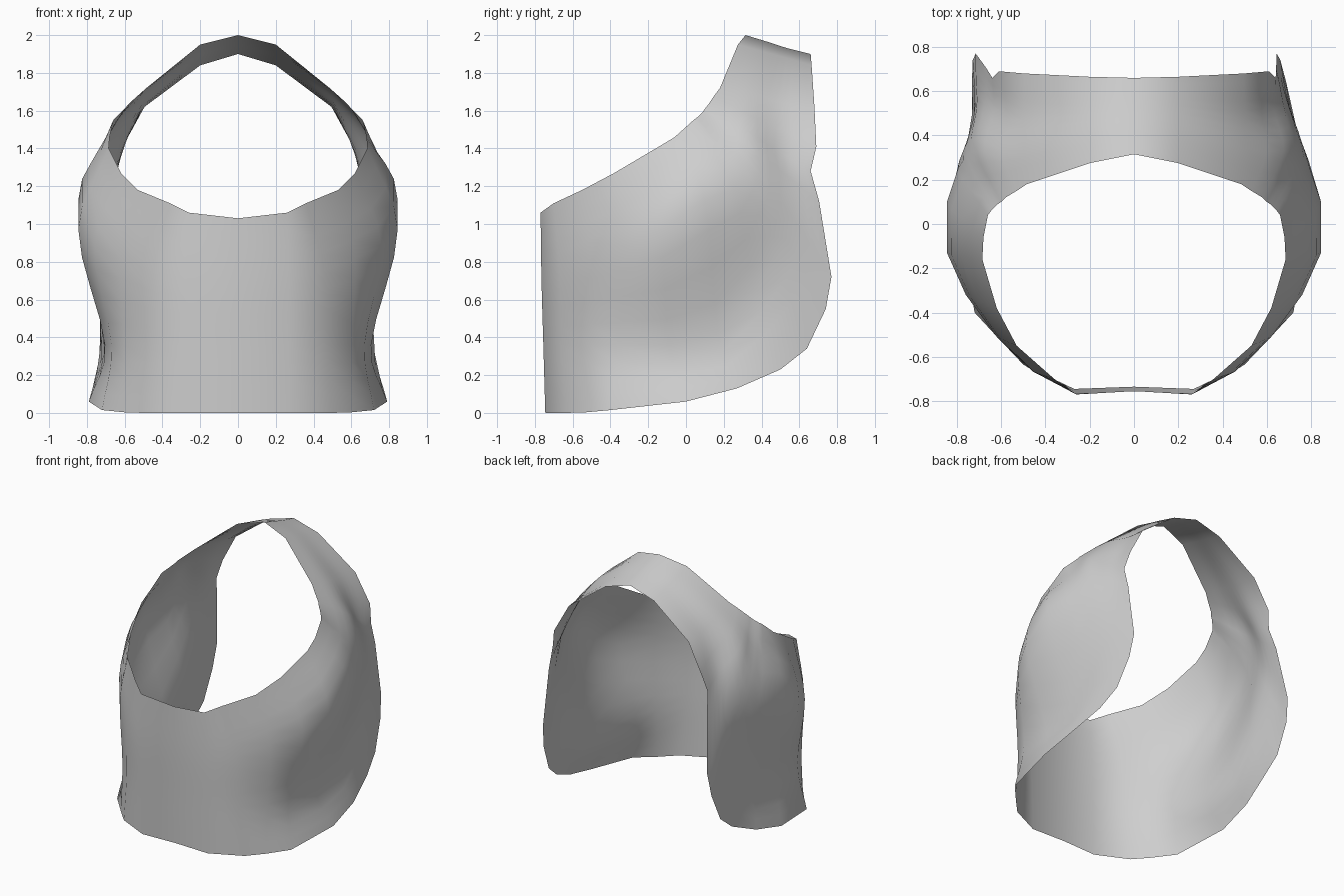
import bpy, bmesh, math
from mathutils import Vector

# Half-outlines running from the front centre, round the side, to the top of the strap
NECK = [(0, -.755, 1.03), (.26, -.77, 1.06), (.36, -.70, 1.11), (.53, -.55, 1.18),
        (.62, -.38, 1.27), (.685, -.16, 1.40), (.68, -.06, 1.46), (.66, .04, 1.55),
        (.645, .06, 1.565), (.63, .075, 1.58), (.615, .09, 1.595), (.60, .10, 1.61),
        (.58, .12, 1.635), (.53, .15, 1.68), (.485, .18, 1.72), (.2, .275, 1.95),
        (0, .315, 2.0)]
CHEST = [(0, -.755, .70), (.27, -.765, .70), (.45, -.67, .75), (.62, -.51, .82),
         (.76, -.32, .88), (.845, -.13, .97), (.845, .10, 1.13), (.795, .25, 1.18),
         (.77, .29, 1.25), (.755, .31, 1.29), (.735, .325, 1.34), (.71, .33, 1.41),
         (.675, .33, 1.49), (.60, .33, 1.58), (.50, .34, 1.69), (.2, .40, 1.915),
         (0, .43, 1.965)]
WAIST = [(0, -.745, .35), (.27, -.755, .35), (.46, -.66, .36), (.60, -.51, .36),
         (.67, -.36, .36), (.705, -.09, .36), (.71, .17, .42), (.72, .37, .65),
         (.715, .48, .82), (.71, .53, .92), (.70, .56, 1.04), (.675, .54, 1.25),
         (.635, .51, 1.37), (.575, .52, 1.49), (.50, .51, 1.64), (.2, .53, 1.88),
         (0, .54, 1.93)]
HEM = [(0, -.735, 0), (.27, -.745, 0), (.50, -.635, 0), (.60, -.53, .003),
       (.72, -.40, .015), (.79, 0, .06), (.77, .27, .13), (.725, .50, .23),
       (.71, .64, .34), (.695, .74, .55), (.68, .77, .72), (.655, .705, 1.12),
       (.64, .66, 1.28), (.61, .69, 1.41), (.495, .68, 1.62), (.2, .665, 1.84),
       (0, .66, 1.90)]
STEPS = 4


def clamp(v):
    return max(0.0, min(1.0, v))


def spline(a, b, c, d, t):
    """Smooth curve from b to c."""
    return 0.5 * (2 * b + (c - a) * t + (2 * a - 5 * b + 4 * c - d) * t ** 2
                  + (3 * b - a - 3 * c + d) * t ** 3)


def column(points):
    """Smooth strip of points from the neck edge to the hem."""
    p = [Vector(q) for q in points]
    p = [2 * p[0] - p[1]] + p + [2 * p[-1] - p[-2]]
    out = [spline(*p[i:i + 4], s / STEPS) for i in range(3) for s in range(STEPS)]
    return out + [p[-2]]


# Closed loop of columns: right half, then mirrored left half
half = [column(c) for c in zip(NECK, CHEST, WAIST, HEM)]
left = [[Vector((-p.x, p.y, p.z)) for p in c] for c in half[-2:0:-1]]
columns = half + left

bm = bmesh.new()
grid = []
for col in columns:
    row = []
    for p in col:
        # the loose back flaps lean slightly to one side
        lean = 0.035 * clamp((p.y - .45) / .3) * clamp((1.25 - p.z) / .3)
        row.append(bm.verts.new((p.x - lean, p.y, p.z)))
    grid.append(row)
for i, a in enumerate(grid):
    b = grid[(i + 1) % len(grid)]
    for k in range(len(a) - 1):
        bm.faces.new((a[k], a[k + 1], b[k + 1], b[k]))
for f in bm.faces:
    f.smooth = True

# Open-backed garment with a neck strap
mesh = bpy.data.meshes.new("halter_top")
bm.to_mesh(mesh)
bm.free()
garment = bpy.data.objects.new("halter_top", mesh)
bpy.context.collection.objects.link(garment)

cloth = bpy.data.materials.new("light_grey_cloth")
cloth.diffuse_color = (.62, .62, .62, 1)
mesh.materials.append(cloth)
